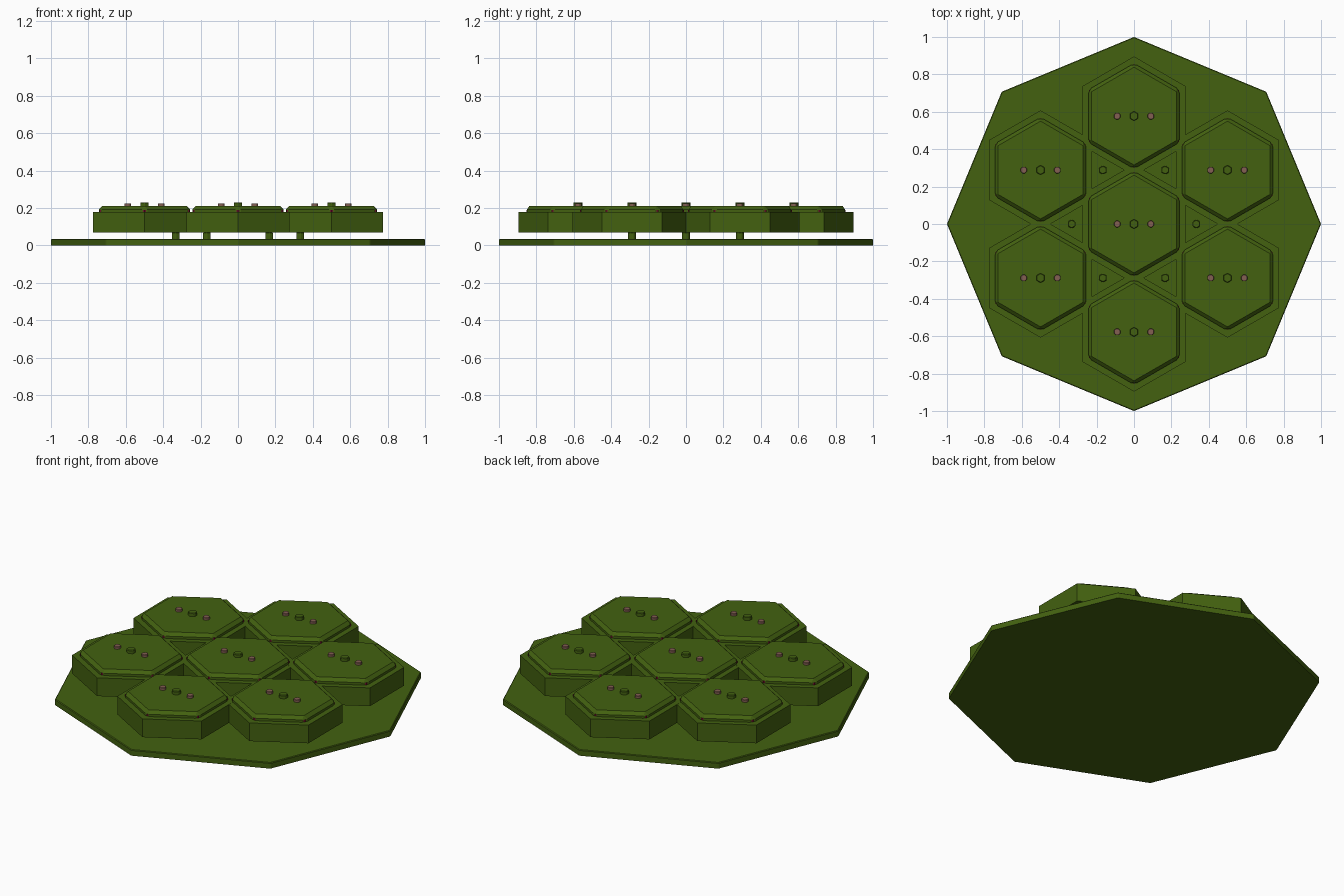
import bpy, bmesh, math

if "Cube" in bpy.data.objects:
    bpy.data.objects.remove(bpy.data.objects["Cube"])

def material(name, rgb):
    m = bpy.data.materials.new(name)
    m.diffuse_color = (*rgb, 1)
    m.use_nodes = True
    m.node_tree.nodes["Principled BSDF"].inputs["Base Color"].default_value = m.diffuse_color
    return m

GREEN = material("olive_green", (0.056, 0.120, 0.005))
PINK = material("dusty_copper", (0.230, 0.115, 0.085))
RED = material("dark_red", (0.160, 0.006, 0.025))

def prism(name, x, y, z0, z1, r, sides, mat, bevel=0.0, start=90):
    """Upright regular prism with an optional chamfer on top and corner edges."""
    bm = bmesh.new()
    ring = [(r * math.cos(math.radians(start) + i * math.tau / sides),
             r * math.sin(math.radians(start) + i * math.tau / sides)) for i in range(sides)]
    low = [bm.verts.new((px, py, z0)) for px, py in ring]
    base = bm.faces.new(low)
    ext = bmesh.ops.extrude_face_region(bm, geom=[base])
    for v in ext["geom"]:
        if isinstance(v, bmesh.types.BMVert):
            v.co.z = z1
    bmesh.ops.recalc_face_normals(bm, faces=bm.faces)
    if bevel:
        edges = [e for e in bm.edges if max(v.co.z for v in e.verts) > z1 - 1e-5]
        bmesh.ops.bevel(bm, geom=edges, offset=bevel, segments=1, profile=0.5,
                        affect='EDGES')
    me = bpy.data.meshes.new(name)
    bm.to_mesh(me)
    bm.free()
    me.materials.append(mat)
    ob = bpy.data.objects.new(name, me)
    ob.location = (x, y, 0)
    bpy.context.collection.objects.link(ob)
    return ob

# Octagonal base plate
prism("base_plate", 0, 0, 0.0, 0.035, 1.0, 8, GREEN, 0.004)

# Seven hexagonal cells: one in the middle, six around it
D = 0.577
centres = [(0, 0)] + [(D * math.cos(math.radians(30 + 60 * i)),
                       D * math.sin(math.radians(30 + 60 * i))) for i in range(6)]
for i, (x, y) in enumerate(centres):
    # tiny height steps keep the overlapping corners from sharing a plane
    prism(f"cell_body_{i}", x, y, 0.07, 0.178 + 0.0003 * (i % 3), 0.319, 6, GREEN)
    prism(f"cell_seal_{i}", x, y, 0.175, 0.19, 0.277, 6, RED)
    prism(f"cell_cap_{i}", x, y, 0.175, 0.21, 0.282, 6, GREEN, 0.018)
    prism(f"centre_bolt_{i}", x, y, 0.205, 0.23, 0.026, 6, GREEN, 0.003)
    for s in (-1, 1):
        prism(f"contact_pin_{i}_{s}", x + s * 0.09, y, 0.205, 0.225, 0.019, 8, PINK, 0.002, 22.5)

# Bolts on the plate in the triangular gaps
for i in range(6):
    a = math.radians(60 * i)
    prism(f"plate_bolt_{i}", 0.333 * math.cos(a), 0.333 * math.sin(a),
          0.03, 0.07, 0.024, 6, GREEN, 0.004)
